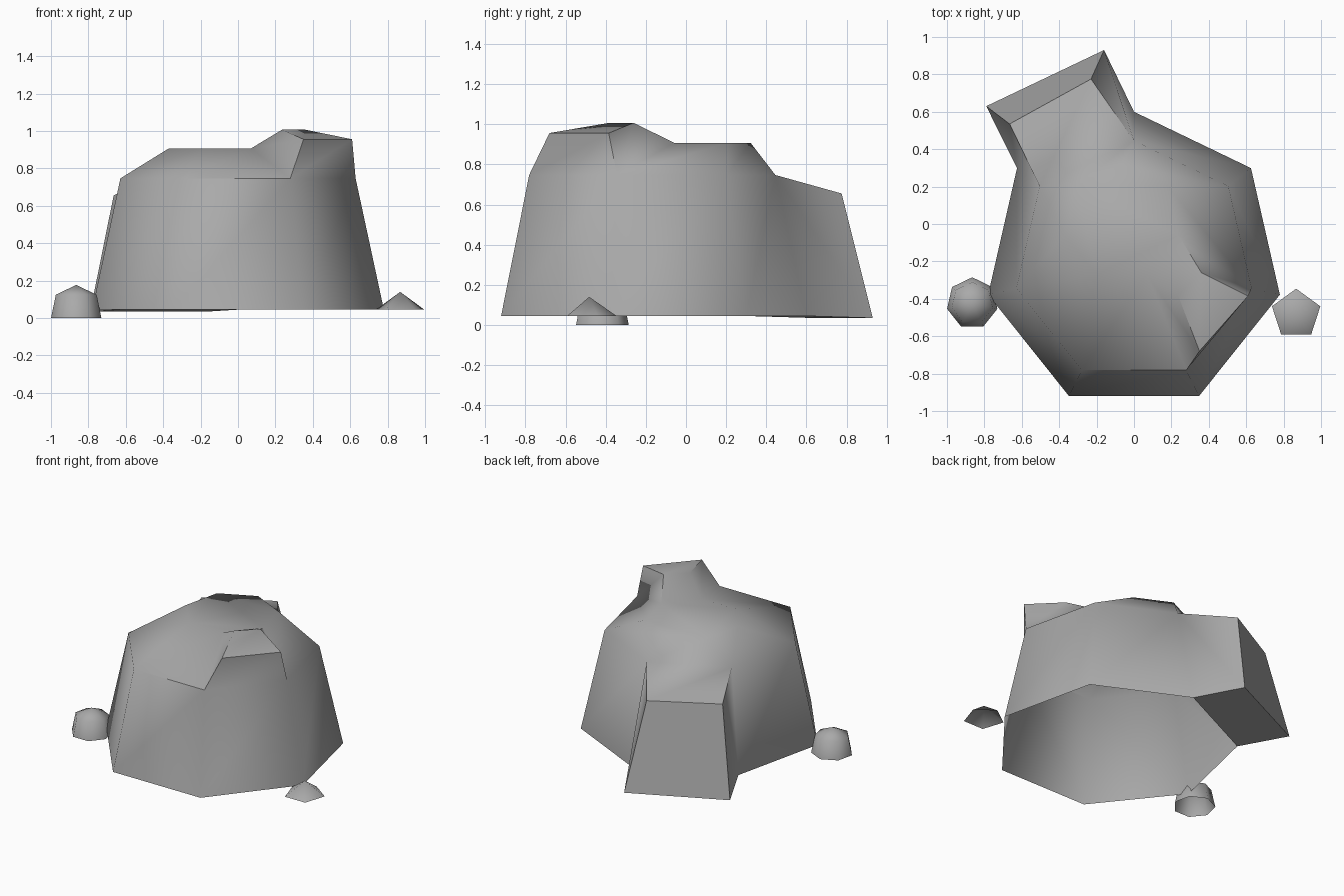
import bpy, bmesh, math
from mathutils import Vector

if "Cube" in bpy.data.objects:
    bpy.data.objects.remove(bpy.data.objects["Cube"])

stone = bpy.data.materials.new("grey stone")
stone.diffuse_color = (0.4, 0.4, 0.4, 1)
stone.use_nodes = True
stone.node_tree.nodes["Principled BSDF"].inputs["Base Color"].default_value = stone.diffuse_color


def ring(bm, n, r, cx, cy, z):
    """n-sided ring of vertices with one corner pointing to +y"""
    a = [math.pi / 2 + 2 * math.pi * i / n for i in range(n)]
    return [bm.verts.new((cx + r * math.cos(t), cy + r * math.sin(t), z)) for t in a]


def bridge(bm, lo, hi):
    n = len(lo)
    return [bm.faces.new((lo[i], lo[(i + 1) % n], hi[(i + 1) % n], hi[i])) for i in range(n)]


def fan(bm, base, co):
    tip = bm.verts.new(co)
    for i in range(len(base)):
        bm.faces.new((base[i], base[(i + 1) % len(base)], tip))


def extrude_to(bm, face, coords):
    """pull a face out so that its corners land on the given points"""
    old = list(face.verts)
    new = [bm.verts.new(c) for c in coords]
    bm.faces.remove(face)
    bridge(bm, old, new)
    bm.faces.new(new)


def finish(bm, name, angle=60):
    me = bpy.data.meshes.new(name)
    bm.to_mesh(me)
    bm.free()
    ob = bpy.data.objects.new(name, me)
    bpy.context.collection.objects.link(ob)
    me.materials.append(stone)
    bpy.ops.object.select_all(action='DESELECT')
    ob.select_set(True)
    bpy.context.view_layer.objects.active = ob
    bpy.ops.object.shade_smooth_by_angle(angle=math.radians(angle))


# main boulder: open heptagonal shell with an off-centre flat top
bm = bmesh.new()
base = ring(bm, 7, 0.80, 0, -0.20, 0.045)
shoulder = ring(bm, 7, 0.645, 0, -0.20, 0.747)
top = ring(bm, 7, 0.312, -0.066, 0.01, 0.907)
walls = bridge(bm, base, shoulder)
slopes = bridge(bm, shoulder, top)
bm.faces.new(top)
# buttress on the back left wall
extrude_to(bm, walls[0], [(-0.16, 0.93, 0.035), (-0.79, 0.63, 0.035),
                          (-0.665, 0.535, 0.655), (-0.23, 0.775, 0.655)])
# raised knob on the front right slope
extrude_to(bm, slopes[4], [(0.35, -0.68, 0.956), (0.61, -0.385, 0.956),
                           (0.36, -0.26, 1.007), (0.235, -0.38, 1.007)])
finish(bm, "boulder")

# small round pebble on the left
bm = bmesh.new()
lo = ring(bm, 7, 0.138, -0.865, -0.423, 0)
hi = ring(bm, 7, 0.112, -0.865, -0.423, 0.125)
bridge(bm, lo, hi)
fan(bm, hi, (-0.865, -0.423, 0.177))
finish(bm, "left_pebble")

# small pointed pebble on the right
bm = bmesh.new()
lo = ring(bm, 5, 0.136, 0.867, -0.482, 0.045)
fan(bm, lo, (0.867, -0.482, 0.14))
finish(bm, "right_pebble")
